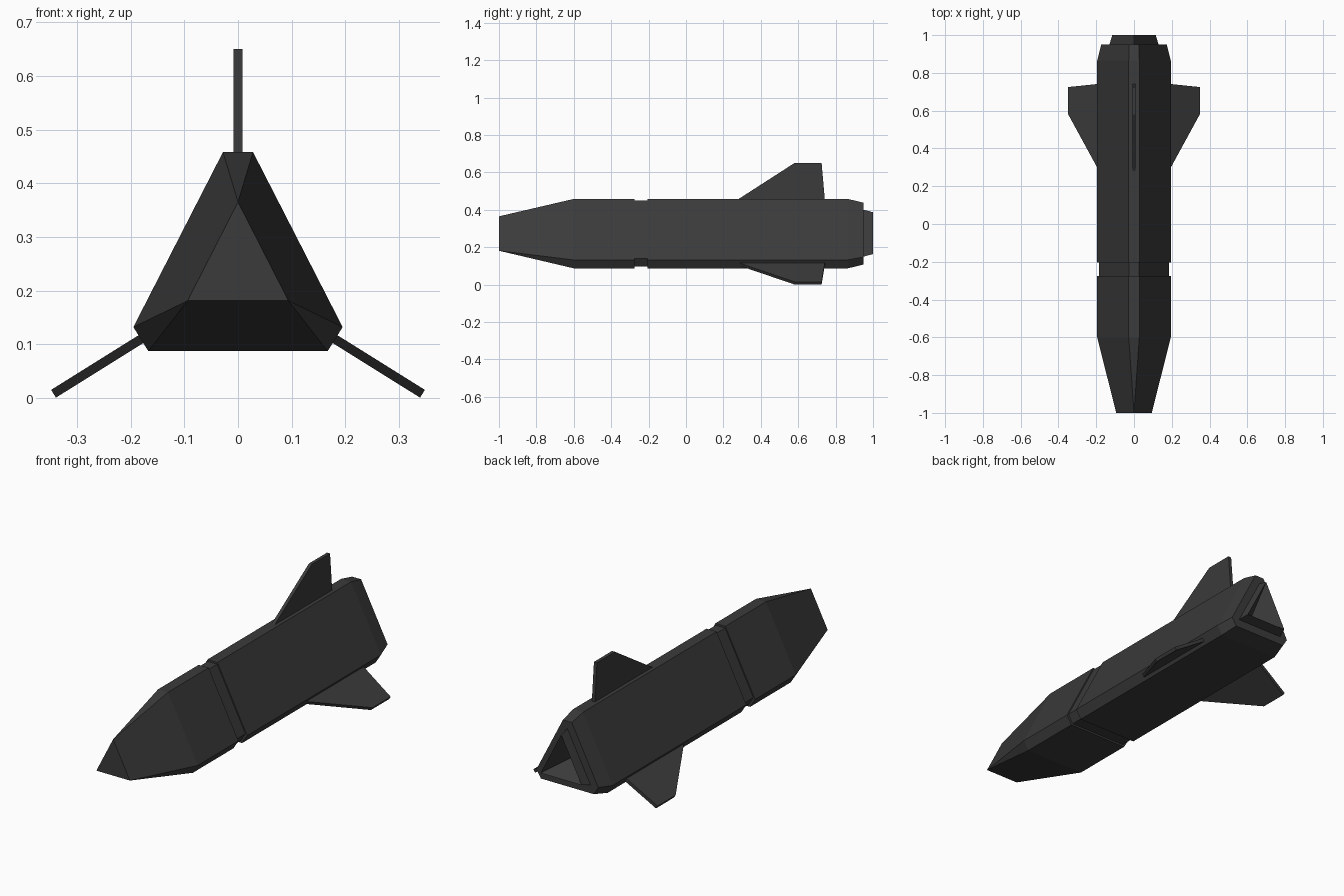
import bpy, bmesh, math
from mathutils import Matrix, Vector

if "Cube" in bpy.data.objects:
    bpy.data.objects.remove(bpy.data.objects["Cube"])

mat = bpy.data.materials.new("charcoal grey")
mat.diffuse_color = (0.043, 0.043, 0.043, 1)
mat.use_nodes = True
mat.node_tree.nodes["Principled BSDF"].inputs["Base Color"].default_value = mat.diffuse_color


def finish(bm, name):
    bmesh.ops.remove_doubles(bm, verts=bm.verts, dist=1e-5)
    bmesh.ops.dissolve_degenerate(bm, edges=bm.edges, dist=1e-5)
    bmesh.ops.recalc_face_normals(bm, faces=bm.faces)
    me = bpy.data.meshes.new(name)
    bm.to_mesh(me)
    bm.free()
    me.materials.append(mat)
    ob = bpy.data.objects.new(name, me)
    bpy.context.collection.objects.link(ob)
    return ob


def section(y, s=1.0):
    """Triangle with clipped corners, scaled about its middle height."""
    half = [(0.028, 0.458), (0.195, 0.132), (0.167, 0.087)]
    pts = half + [(-x, z) for x, z in reversed(half)]
    return [Vector((x * s, y, 0.273 + (z - 0.273) * s)) for x, z in pts]


def triangle(y, w, top, low):
    """Plain triangle as six points, so it lofts to the clipped section."""
    pts = [(0, top), (w, low), (w, low), (-w, low), (-w, low), (0, top)]
    return [Vector((x, y, z)) for x, z in pts]


def loft(name, rings, cap_start=False, cap_end=False):
    bm = bmesh.new()
    rows = [[bm.verts.new(p) for p in r] for r in rings]
    for a, b in zip(rows, rows[1:]):
        for i in range(6):
            j = (i + 1) % 6
            bm.faces.new((a[i], a[j], b[j], b[i]))
    if cap_start:
        bm.faces.new(rows[0])
    if cap_end:
        bm.faces.new(rows[-1])
    return finish(bm, name)


# Tapered nose, recessed collar and main body
loft("nose", [triangle(-1, 0.094, 0.365, 0.181), section(-0.6),
              section(-0.275)], True, True)
loft("collar", [section(-0.29, 0.95), section(-0.19, 0.95)], True, True)
nozzle_base = triangle(0.95, 0.13, 0.40, 0.15)
body = loft("body", [section(-0.205), section(0.865), section(0.95, 0.89),
                     nozzle_base], True)

# Hollow engine nozzle with a recess narrowing inwards
loft("nozzle", [nozzle_base, triangle(1.0, 0.115, 0.387, 0.163),
                triangle(0.89, 0.002, 0.242, 0.238)], False, True)


# Three fins: the same plate turned about the long axis
def fin(name, root, angle):
    prof = [(0.28, 0), (0.58, 0.193), (0.725, 0.193), (0.742, 0), (0.742, -0.025), (0.29, -0.025)]
    bm = bmesh.new()
    f = bm.faces.new([bm.verts.new((-0.0085, y, z)) for y, z in prof])
    ext = bmesh.ops.extrude_face_region(bm, geom=[f])
    vs = [v for v in ext["geom"] if isinstance(v, bmesh.types.BMVert)]
    bmesh.ops.translate(bm, verts=vs, vec=(0.017, 0, 0))
    m = Matrix.Translation((root[0], 0, root[1])) @ Matrix.Rotation(math.radians(angle), 4, 'Y')
    bmesh.ops.transform(bm, matrix=m, verts=bm.verts)
    return finish(bm, name)


fin("top_fin", (0, 0.457), 0)
fin("right_fin", (0.180, 0.110), 122)
fin("left_fin", (-0.180, 0.110), -122)
